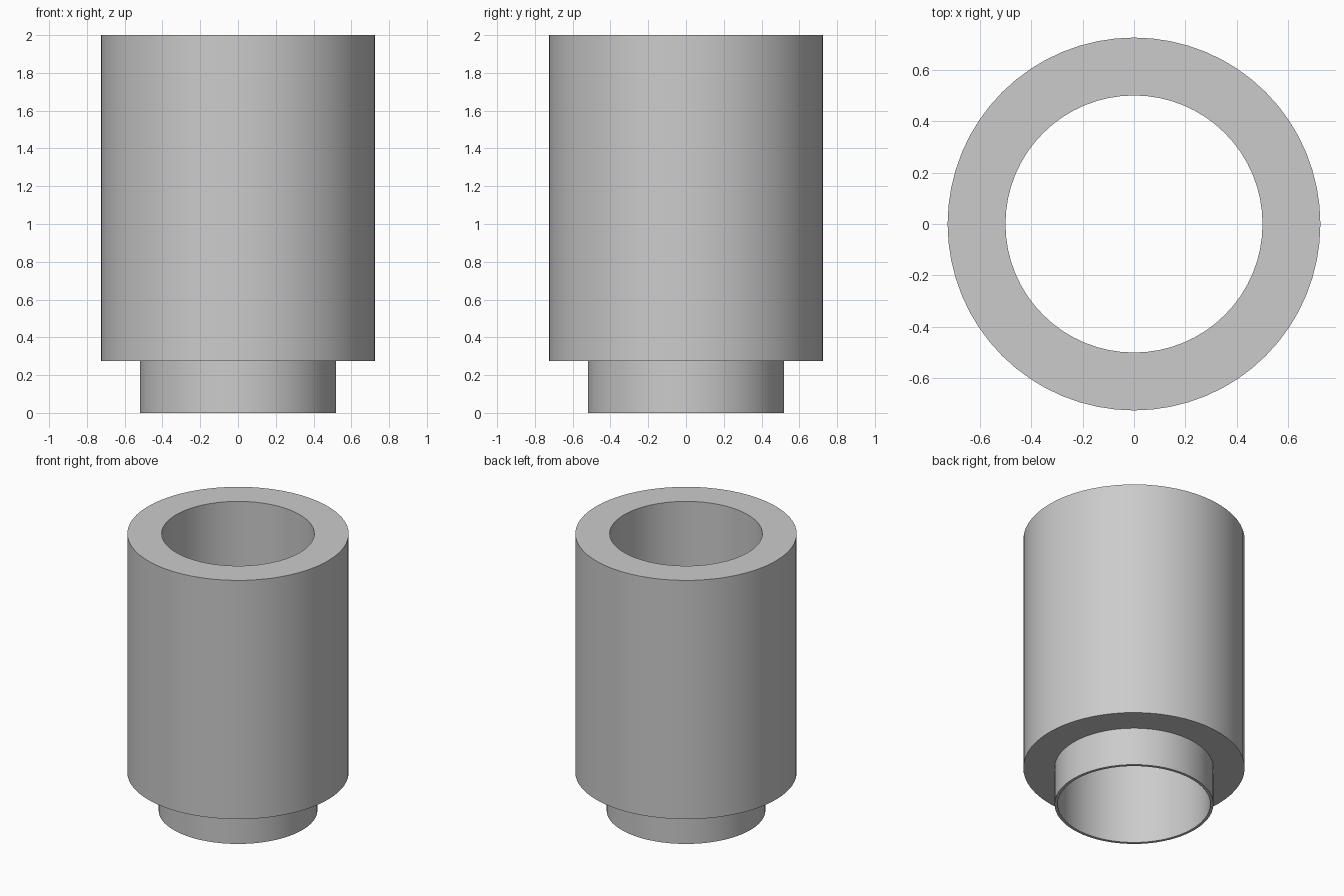
import bpy
import bmesh
import math
from mathutils import Matrix, Vector

cube = bpy.data.objects.get("Cube")
if cube:
    bpy.data.objects.remove(cube, do_unlink=True)

SEGMENTS = 64
BODY_RADIUS = 0.725
NECK_RADIUS = 0.52
BORE_RADIUS = 0.50
SHOULDER = 0.275
HEIGHT = 2.0

grey = bpy.data.materials.new("plain grey")
grey.use_nodes = True
colour = (0.6, 0.6, 0.6, 1.0)
grey.diffuse_color = colour
grey.node_tree.nodes["Principled BSDF"].inputs["Base Color"].default_value = colour


def lathe(name, profile):
    """Turn a closed (radius, height) profile about the z axis."""
    bm = bmesh.new()
    verts = [bm.verts.new((r, 0, z)) for r, z in profile]
    edges = [bm.edges.new((v, verts[(i + 1) % len(verts)])) for i, v in enumerate(verts)]
    bmesh.ops.spin(bm, geom=verts + edges, cent=(0, 0, 0), axis=(0, 0, 1),
                   angle=math.tau, steps=SEGMENTS, use_merge=True)
    bmesh.ops.remove_doubles(bm, verts=bm.verts[:], dist=0.0001)
    bmesh.ops.recalc_face_normals(bm, faces=bm.faces[:])
    mesh = bpy.data.meshes.new(name)
    bm.to_mesh(mesh)
    bm.free()
    mesh.materials.append(grey)
    obj = bpy.data.objects.new(name, mesh)
    bpy.context.collection.objects.link(obj)
    bpy.ops.object.select_all(action="DESELECT")
    obj.select_set(True)
    bpy.context.view_layer.objects.active = obj
    bpy.ops.object.shade_smooth_by_angle(angle=math.radians(30))
    return obj


# Thick sleeve stepping in to a thin-walled neck, with one straight bore
lathe("stepped_sleeve", [
    (BORE_RADIUS, 0),
    (NECK_RADIUS, 0),
    (NECK_RADIUS, SHOULDER),
    (BODY_RADIUS, SHOULDER),
    (BODY_RADIUS, HEIGHT),
    (BORE_RADIUS, HEIGHT),
])
